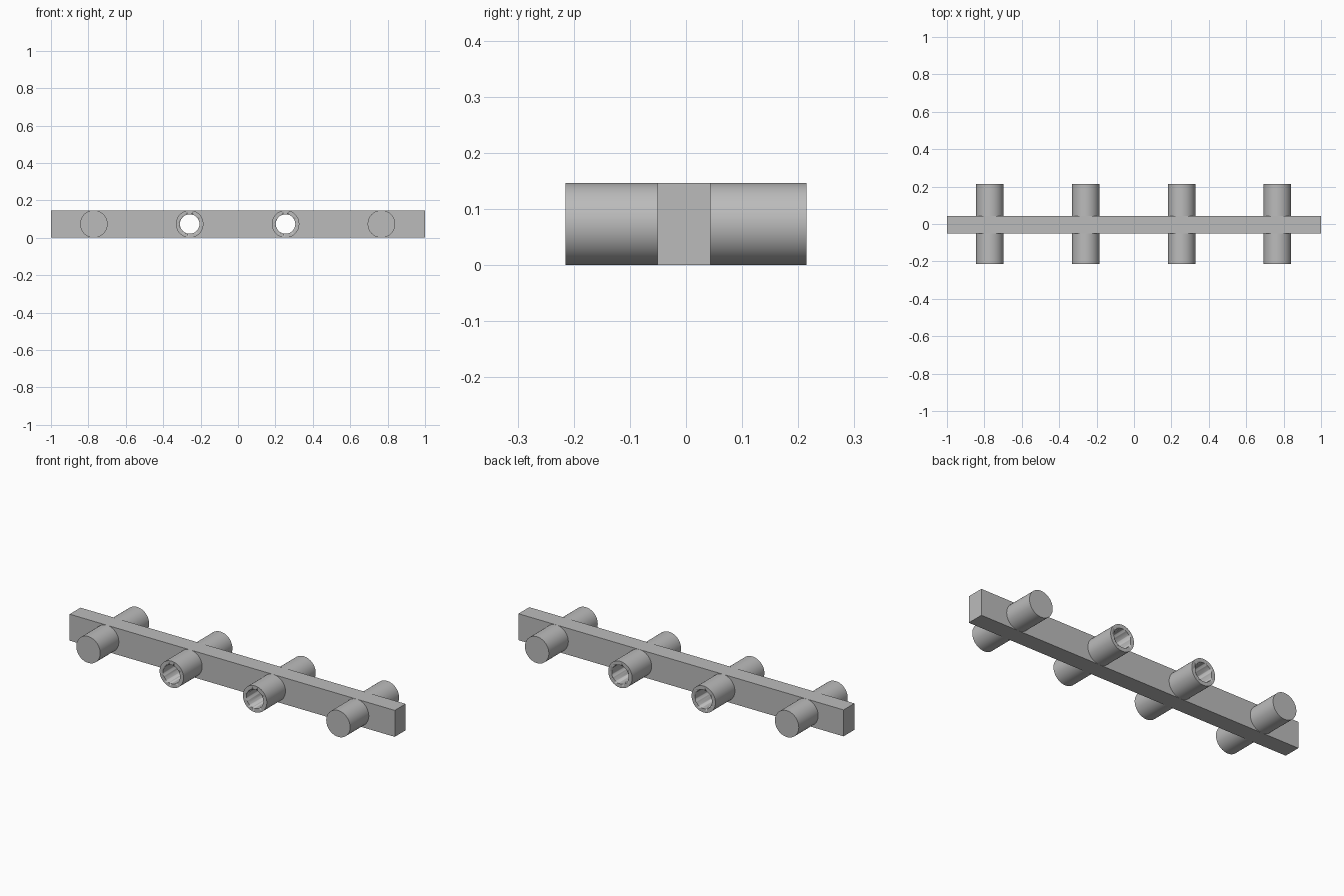
import bpy
import math

cube = bpy.data.objects.get("Cube")
if cube:
    bpy.data.objects.remove(cube, do_unlink=True)

HEIGHT = 0.147
RADIUS = HEIGHT / 2
BORE = 0.052
REACH = 0.215
SPACING = 0.5125
OFFSET = -0.002

gray = bpy.data.materials.new("gray")
gray.use_nodes = True
color = (0.5, 0.5, 0.5, 1)
gray.diffuse_color = color
gray.node_tree.nodes["Principled BSDF"].inputs["Base Color"].default_value = color


def rod(name, x, radius, length):
    """Round rod lying along y."""
    bpy.ops.mesh.primitive_cylinder_add(
        vertices=64, radius=radius, depth=length,
        location=(x, 0, RADIUS), rotation=(math.pi / 2, 0, 0))
    obj = bpy.context.object
    obj.name = name
    obj.data.materials.append(gray)
    bpy.ops.object.shade_smooth_by_angle(angle=math.radians(30))
    return obj


def bore(target, x, radius):
    """Cut a round hole along y, then drop the cutter."""
    cutter = rod("bore_cutter", x, radius, 1)
    cutter.hide_render = True
    mod = target.modifiers.new("bore", 'BOOLEAN')
    mod.operation = 'DIFFERENCE'
    mod.solver = 'EXACT'
    mod.object = cutter
    bpy.context.view_layer.objects.active = target
    bpy.ops.object.modifier_apply(modifier=mod.name)
    bpy.data.objects.remove(cutter, do_unlink=True)


# Long rectangular bar
front, back = -0.051, 0.044
bpy.ops.mesh.primitive_cube_add(size=1, location=(0, (front + back) / 2, RADIUS))
bar = bpy.context.object
bar.name = "bar"
bar.scale = (2, back - front, HEIGHT)
bpy.ops.object.transform_apply(location=False, rotation=False, scale=True)
bar.data.materials.append(gray)

# Solid pegs at the ends, hollow sleeves in the middle
for side, label in ((-1, "right"), (1, "left")):
    rod(label + "_peg", OFFSET + side * 1.5 * SPACING, RADIUS, 2 * REACH)
    x = OFFSET + side * 0.5 * SPACING
    sleeve = rod(label + "_sleeve", x, RADIUS, 2 * REACH)
    bore(sleeve, x, BORE)
    bore(bar, x, (BORE + RADIUS) / 2)
